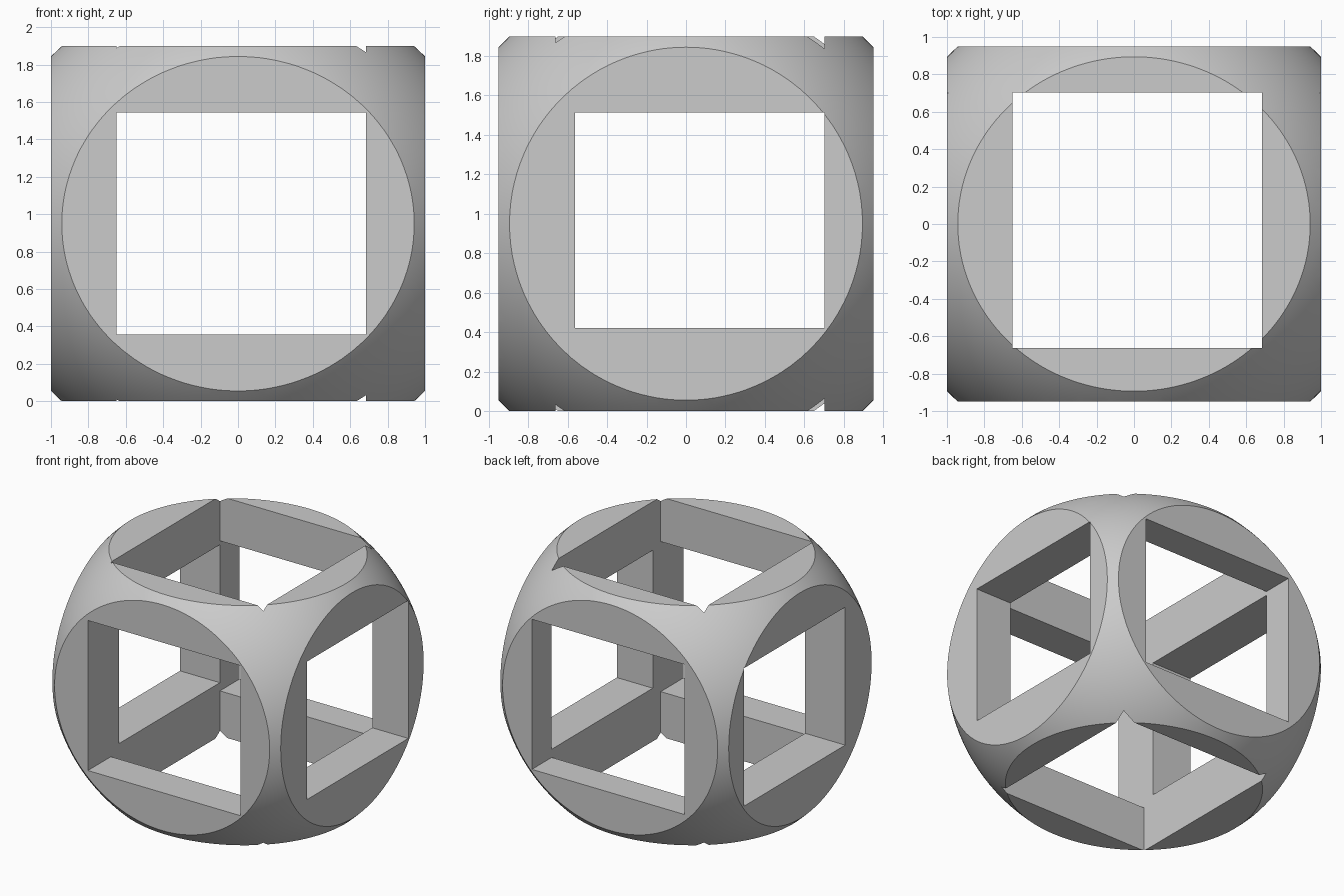
import bpy
import math

cube = bpy.data.objects.get("Cube")
if cube:
    bpy.data.objects.remove(cube, do_unlink=True)

HALF = 0.949          # half height and depth; the body is a little wider in x
MID = HALF


def block(name, x, y, z):
    """Axis-aligned box from (min, max) ranges."""
    ranges = (x, y, z)
    bpy.ops.mesh.primitive_cube_add(size=1, location=[(a + b) / 2 for a, b in ranges])
    ob = bpy.context.object
    ob.name = name
    ob.scale = [b - a for a, b in ranges]
    bpy.ops.object.transform_apply(location=True, rotation=True, scale=True)
    ob.hide_render = True
    return ob


def combine(target, tool, operation):
    """Apply a boolean and remove the tool."""
    bpy.context.view_layer.objects.active = target
    mod = target.modifiers.new(operation.title(), "BOOLEAN")
    mod.operation = operation
    mod.solver = "EXACT"
    mod.object = tool
    bpy.ops.object.modifier_apply(modifier=mod.name)
    bpy.data.objects.remove(tool, do_unlink=True)


# Rounded body: ellipsoid trimmed flat on six sides
bpy.ops.mesh.primitive_uv_sphere_add(segments=160, ring_count=80, radius=1.304,
                                     location=(0, 0, MID))
frame = bpy.context.object
frame.name = "rounded_cube_frame"
frame.scale.x = 1 / HALF
bpy.ops.object.transform_apply(location=True, rotation=True, scale=True)
combine(frame, block("trim_box", (-1, 1), (-HALF, HALF), (0, 2 * HALF)), "INTERSECT")

# Three rectangular tunnels, one along each axis
through = (-3, 3)
tunnels = {
    "front_tunnel": ((-0.65, 0.685), through, (0.356, 1.544)),
    "side_tunnel": (through, (-0.563, 0.702), (0.421, 1.513)),
    "top_tunnel": ((-0.65, 0.685), (-0.662, 0.702), through),
}
for name, ranges in tunnels.items():
    combine(frame, block(name, *ranges), "DIFFERENCE")

# Single grey material
grey = bpy.data.materials.new("light_grey")
grey.use_nodes = True
colour = (0.6, 0.6, 0.6, 1)
grey.diffuse_color = colour
grey.node_tree.nodes["Principled BSDF"].inputs["Base Color"].default_value = colour
frame.data.materials.clear()
frame.data.materials.append(grey)

# Smooth sphere surface with crisp cut edges
bpy.ops.object.select_all(action="DESELECT")
frame.select_set(True)
bpy.context.view_layer.objects.active = frame
bpy.ops.object.shade_smooth_by_angle(angle=math.radians(20))
